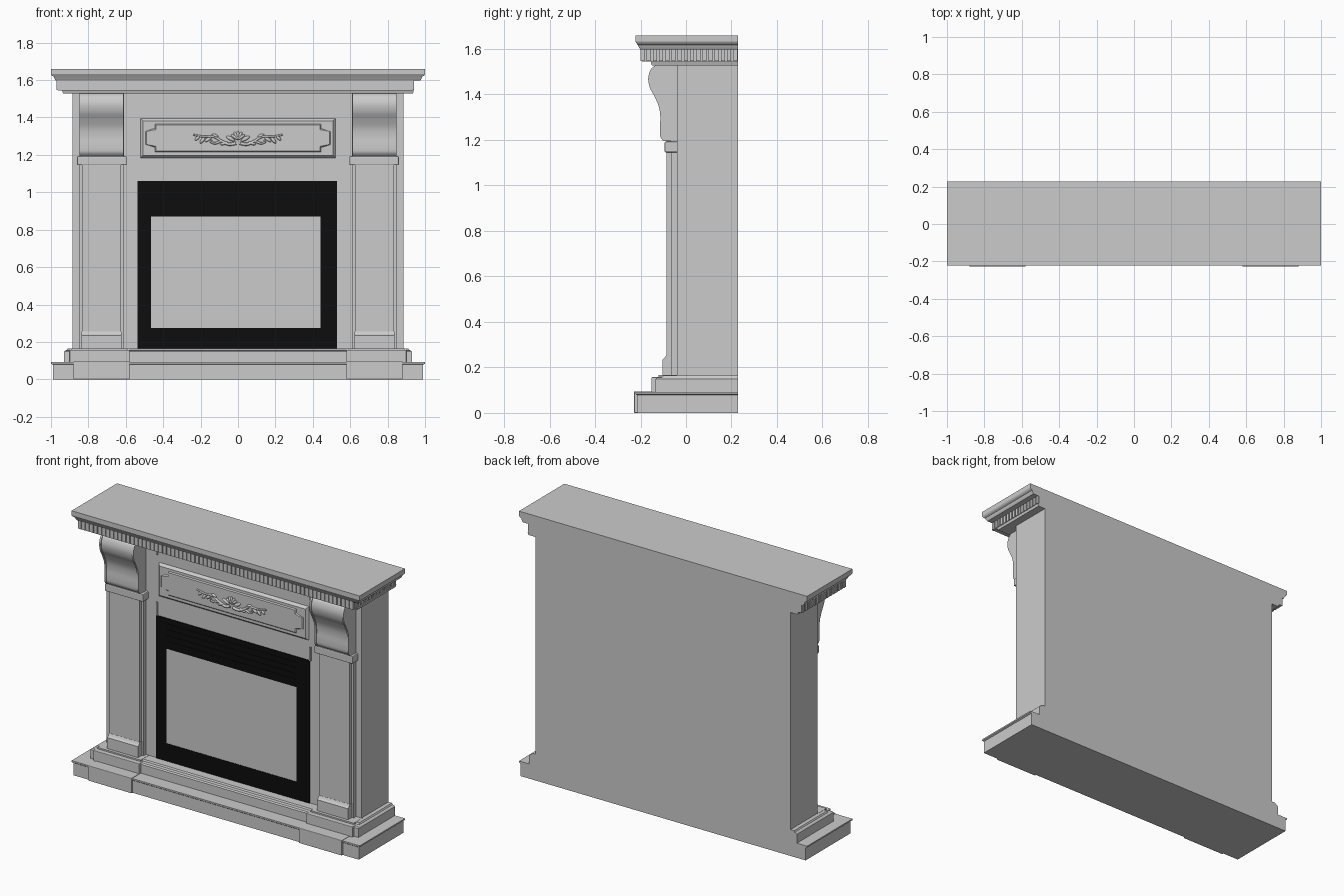
import bpy, bmesh, math
from mathutils import Vector

if "Cube" in bpy.data.objects:
    bpy.data.objects.remove(bpy.data.objects["Cube"])

BACK = 0.228

def mat(name, rgb):
    m = bpy.data.materials.new(name)
    m.diffuse_color = (*rgb, 1)
    m.use_nodes = True
    m.node_tree.nodes["Principled BSDF"].inputs["Base Color"].default_value = m.diffuse_color
    return m

GREY = mat("grey_wood", (0.6, 0.6, 0.605))
BLACK = mat("black_metal", (0.004, 0.004, 0.004))

def finish(name, bm, material=GREY, smooth=False, bevel=0):
    bmesh.ops.recalc_face_normals(bm, faces=bm.faces)
    me = bpy.data.meshes.new(name)
    bm.to_mesh(me)
    bm.free()
    me.materials.append(material)
    ob = bpy.data.objects.new(name, me)
    bpy.context.collection.objects.link(ob)
    if bevel:
        b = ob.modifiers.new("bevel", 'BEVEL')
        b.width, b.segments, b.limit_method = bevel, 2, 'ANGLE'
    if smooth:
        bpy.ops.object.select_all(action='DESELECT')
        ob.select_set(True)
        bpy.context.view_layer.objects.active = ob
        bpy.ops.object.shade_smooth_by_angle(angle=math.radians(35))
    return ob

def add_box(bm, x0, x1, y0, y1, z0, z1):
    vs = bmesh.ops.create_cube(bm, size=1)["verts"]
    for v in vs:
        v.co = Vector((x0 if v.co.x < 0 else x1, y0 if v.co.y < 0 else y1, z0 if v.co.z < 0 else z1))

def box(name, *d, material=GREY, bevel=0):
    bm = bmesh.new()
    add_box(bm, *d)
    return finish(name, bm, material, bevel=bevel)

def loft(name, rings, material=GREY, smooth=False):
    """Skin a stack of closed rings and cap both ends."""
    bm = bmesh.new()
    vs = [[bm.verts.new(p) for p in r] for r in rings]
    n = len(vs[0])
    for a, b in zip(vs, vs[1:]):
        for i in range(n):
            bm.faces.new((a[i], a[(i + 1) % n], b[(i + 1) % n], b[i]))
    bm.faces.new(vs[0])
    bm.faces.new(vs[-1])
    return finish(name, bm, material, smooth)

def tiers(name, steps, y1=BACK):
    """Stepped moulding: each step is z, left x, right x, front y."""
    return loft(name, [[(l, f, z), (r, f, z), (r, y1, z), (l, y1, z)] for z, l, r, f in steps])

def extrude_x(name, profile, x0, x1, smooth=False):
    return loft(name, [[(x, y, z) for y, z in profile] for x in (x0, x1)], smooth=smooth)

def spline(pts, n=6):
    """Catmull-Rom smoothing of a point list."""
    p = [Vector(q) for q in pts]
    p = [p[0]] + p + [p[-1]]
    out = []
    for a, b, c, d in zip(p, p[1:], p[2:], p[3:]):
        for i in range(n):
            t = i / n
            out.append(0.5 * (2 * b + (c - a) * t + (2 * a - 5 * b + 4 * c - d) * t * t
                              + (3 * b - a - 3 * c + d) * t ** 3))
    return out + [p[-1]]

# stepped base
tiers("base_slab", [(0, -0.99, 0.99, -0.216), (0.078, -0.99, 0.99, -0.216),
                    (0.083, -1, 1, -0.222), (0.092, -1, 1, -0.222)])
tiers("base_step", [(0.09, -0.93, 0.93, -0.135), (0.148, -0.93, 0.93, -0.135),
                    (0.155, -0.922, 0.922, -0.128), (0.156, -0.915, 0.915, -0.105),
                    (0.165, -0.91, 0.91, -0.1)])

# body
box("body", -0.885, 0.885, -0.04, BACK, 0.16, 1.535)

# cornice and mantel shelf
tiers("cornice", [(1.528, -0.935, 0.935, -0.15), (1.544, -0.94, 0.94, -0.155),
                  (1.545, -0.963, 0.933, -0.194), (1.598, -0.963, 0.933, -0.194)])
tiers("mantel_shelf", [(1.597, -0.975, 0.975, -0.2), (1.606, -0.98, 0.98, -0.206),
                       (1.618, -0.985, 0.985, -0.213), (1.624, -0.995, 0.995, -0.217),
                       (1.632, -1, 1, -0.222), (1.66, -1, 1, -0.222)])

# dentil row on the front and both sides
bm = bmesh.new()
count = 68
for i in range(count):
    x = -0.968 + i * (1.906 - 0.018) / (count - 1)
    add_box(bm, x, x + 0.018, -0.2, -0.193, 1.548, 1.597)
for i in range(16):
    y = -0.2 + i * 0.0272
    add_box(bm, -0.97, -0.962, y, y + 0.018, 1.548, 1.597)
    add_box(bm, 0.932, 0.94, y, y + 0.018, 1.548, 1.597)
finish("dentils", bm)

# corbel side profile
scroll = spline([(-0.128, 1.528), (-0.149, 1.51), (-0.16, 1.472), (-0.153, 1.43), (-0.132, 1.39),
                 (-0.113, 1.345), (-0.107, 1.30), (-0.109, 1.25), (-0.107, 1.215), (-0.093, 1.195)])
corbel = [(-0.035, 1.528)] + [tuple(p) for p in scroll] + [(-0.035, 1.195)]
rim = [(-0.035, 1.528)] + [(p[0] - 0.006, p[1]) for p in scroll] + [(-0.035, 1.195)]

# pilasters, left and right
for side, s in (("left", -1), ("right", 1)):
    def sx(a, b):
        return sorted((s * a, s * b))
    box(side + "_base_plinth", *sx(0.58, 0.88), -0.228, -0.1, 0, 0.095, bevel=0.003)
    box(side + "_step_plinth", *sx(0.58, 0.90), -0.152, -0.06, 0.09, 0.157, bevel=0.003)
    box(side + "_top_plinth", *sx(0.59, 0.89), -0.122, -0.03, 0.155, 0.166)
    box(side + "_pilaster_back", *sx(0.61, 0.848), -0.065, -0.03, 0.16, 1.53)
    box(side + "_pilaster", *sx(0.625, 0.833), -0.085, -0.03, 0.16, 1.53)
    extrude_x(side + "_pilaster_foot", [(-0.03, 0.16), (-0.103, 0.16), (-0.103, 0.235),
              (-0.093, 0.243), (-0.086, 0.256), (-0.03, 0.256)], *sx(0.622, 0.836))
    extrude_x(side + "_corbel", corbel, *sx(0.616, 0.845), smooth=True)
    for a in (0.611, 0.837):
        extrude_x(side + "_corbel_rim", rim, *sx(a, a + 0.011), smooth=True)
    box(side + "_corbel_block", *sx(0.595, 0.86), -0.094, -0.03, 1.145, 1.193, bevel=0.006)
    # short trim strips beside the centre panel
    for z in (1.06, 1.44):
        box(side + "_trim_strip", *sx(0.527, 0.537), -0.047, -0.03, z, z + 0.085)

# raised frieze panel with sloped edges
def plate(name, hx, z0, z1, y0, y1, inset, notch=0):
    def ring(y, d):
        x, a, b = hx - d, z0 + d, z1 - d
        if not notch:
            return [(-x, y, a), (x, y, a), (x, y, b), (-x, y, b)]
        n, m = notch, (a + b) / 2
        return [(-x + n, y, a), (x - n, y, a), (x - n, y, a + n * .5), (x, y, m - n * .7), (x, y, m + n * .7),
                (x - n, y, b - n * .5), (x - n, y, b), (-x + n, y, b), (-x + n, y, b - n * .5),
                (-x, y, m + n * .7), (-x, y, m - n * .7), (-x + n, y, a + n * .5)]
    return loft(name, [ring(y0, 0), ring(y1, inset)])

plate("frieze_panel", 0.525, 1.18, 1.40, -0.035, -0.056, 0.018)
plate("frieze_inner_panel", 0.497, 1.213, 1.368, -0.054, -0.062, 0.008, 0.05)

# carved leaf scroll ornament
def stem(name, pts, r):
    cu = bpy.data.curves.new(name, 'CURVE')
    cu.dimensions = '3D'
    cu.bevel_depth, cu.bevel_resolution, cu.use_fill_caps = r, 2, True
    sp = cu.splines.new('POLY')
    path = spline(pts, 5)
    sp.points.add(len(path) - 1)
    for i, p in enumerate(path):
        sp.points[i].co = (p[0], -0.064, p[1], 1)
        sp.points[i].radius = 1 - 0.5 * i / len(path)
    cu.materials.append(GREY)
    bpy.context.collection.objects.link(bpy.data.objects.new(name, cu))

bm = bmesh.new()
def leaf(x, z, length, width, ang):
    for v in bmesh.ops.create_uvsphere(bm, u_segments=12, v_segments=8, radius=1)["verts"]:
        a, b = v.co.x * length, v.co.z * width
        v.co = Vector((x + a * math.cos(ang) - b * math.sin(ang), -0.063 + v.co.y * 0.009,
                       z + a * math.sin(ang) + b * math.cos(ang)))

for s in (-1, 1):
    stem("scroll_stem", [(s * x, z) for x, z in
         ((0.01, 1.262), (0.05, 1.257), (0.09, 1.275), (0.13, 1.298), (0.18, 1.297), (0.24, 1.308))], 0.009)
    stem("scroll_curl", [(s * x, z) for x, z in
         ((0.09, 1.275), (0.12, 1.262), (0.145, 1.268), (0.14, 1.28))], 0.007)
    for x, z, l, w, a in ((0.04, 1.287, 0.026, 0.01, 0.5), (0.075, 1.262, 0.022, 0.009, -0.3),
                          (0.16, 1.283, 0.022, 0.009, -0.6), (0.19, 1.278, 0.02, 0.009, -0.9),
                          (0.217, 1.29, 0.018, 0.008, -0.8), (0.122, 1.303, 0.018, 0.008, 0.4)):
        leaf(s * x, z, l, w, s * a)
for k in range(-2, 3):
    a = math.pi / 2 + k * 0.5
    leaf(0.02 * math.cos(a), 1.283 + 0.022 * math.sin(a), 0.024, 0.008, a)
finish("ornament_leaves", bm, smooth=True)

# black firebox surround, louvres and grey screen
bm = bmesh.new()
for d in ((-0.538, -0.465, 0.165, 1.06), (0.44, 0.528, 0.165, 1.06),
          (-0.465, 0.44, 0.165, 0.275), (-0.465, 0.44, 0.87, 1.06)):
    add_box(bm, d[0], d[1], -0.046, -0.035, d[2], d[3])
for i in range(4):
    z = 0.9 + i * 0.036
    add_box(bm, -0.465, 0.44, -0.049, -0.045, z, z + 0.02)
finish("firebox_frame", bm, BLACK)
box("fire_screen", -0.466, 0.441, -0.043, -0.036, 0.274, 0.871)
